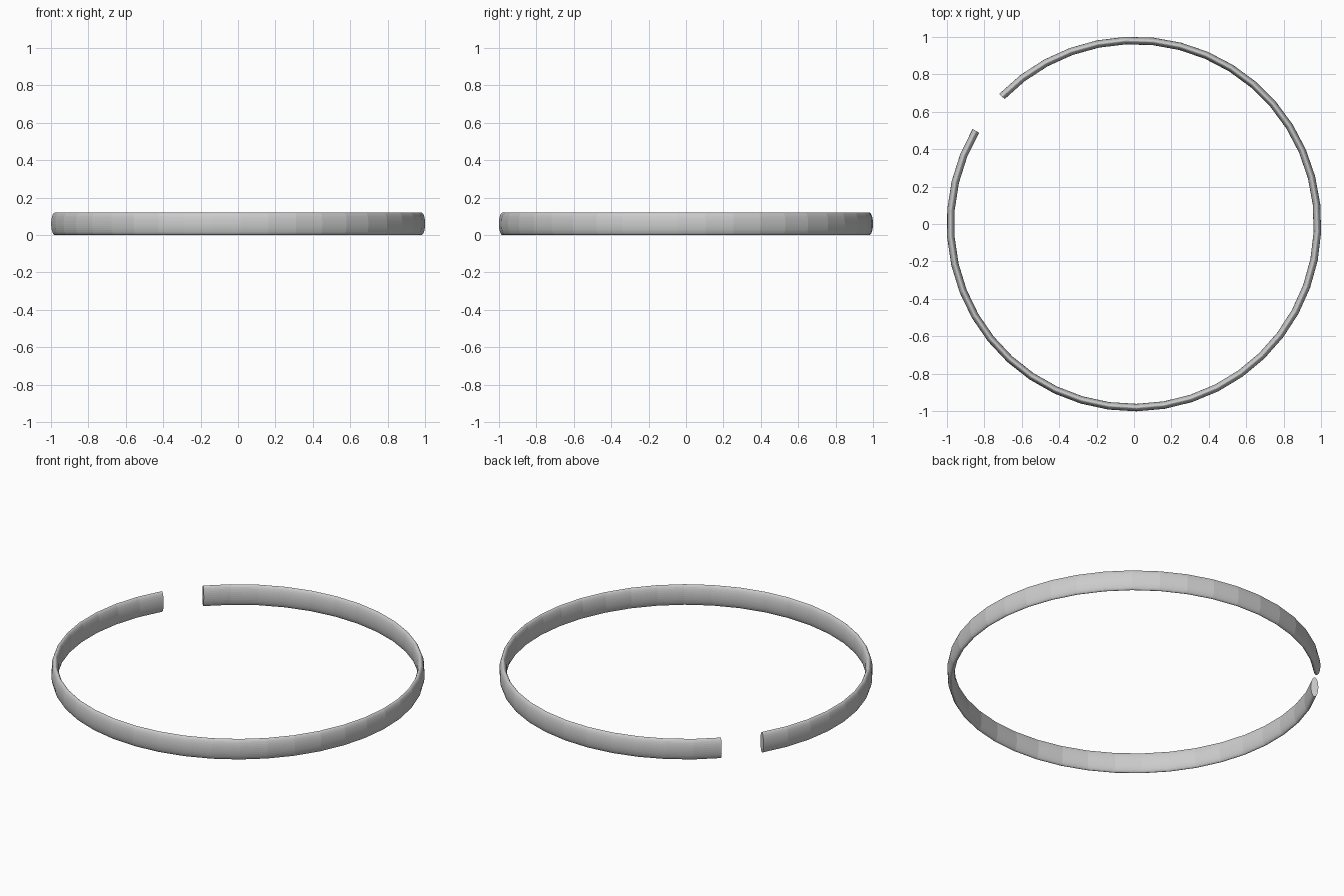
import bpy, bmesh
from math import sin, cos, pi, radians

if "Cube" in bpy.data.objects:
    bpy.data.objects.remove(bpy.data.objects["Cube"])

START, END = radians(149.5), radians(360 + 136)   # open ring, gap at back left
STEPS, SIDES = 40, 32
R, HALF_W, HALF_H = 0.981, 0.02, 0.06

bm = bmesh.new()

# oval cross-section swept around the ring
rings = []
for i in range(STEPS + 1):
    a = START + (END - START) * i / STEPS
    ring = []
    for j in range(SIDES):
        t = 2 * pi * j / SIDES
        r = R + HALF_W * cos(t)
        ring.append(bm.verts.new((r * cos(a), r * sin(a), HALF_H + HALF_H * sin(t))))
    rings.append(ring)
for p, q in zip(rings, rings[1:]):
    for j in range(SIDES):
        k = (j + 1) % SIDES
        bm.faces.new((p[j], q[j], q[k], p[k]))

# flat end caps
bm.faces.new(rings[0])
bm.faces.new(rings[-1])
bmesh.ops.recalc_face_normals(bm, faces=bm.faces)

mesh = bpy.data.meshes.new("open_ring")
bm.to_mesh(mesh)
bm.free()
bpy.context.collection.objects.link(bpy.data.objects.new("open_ring", mesh))
